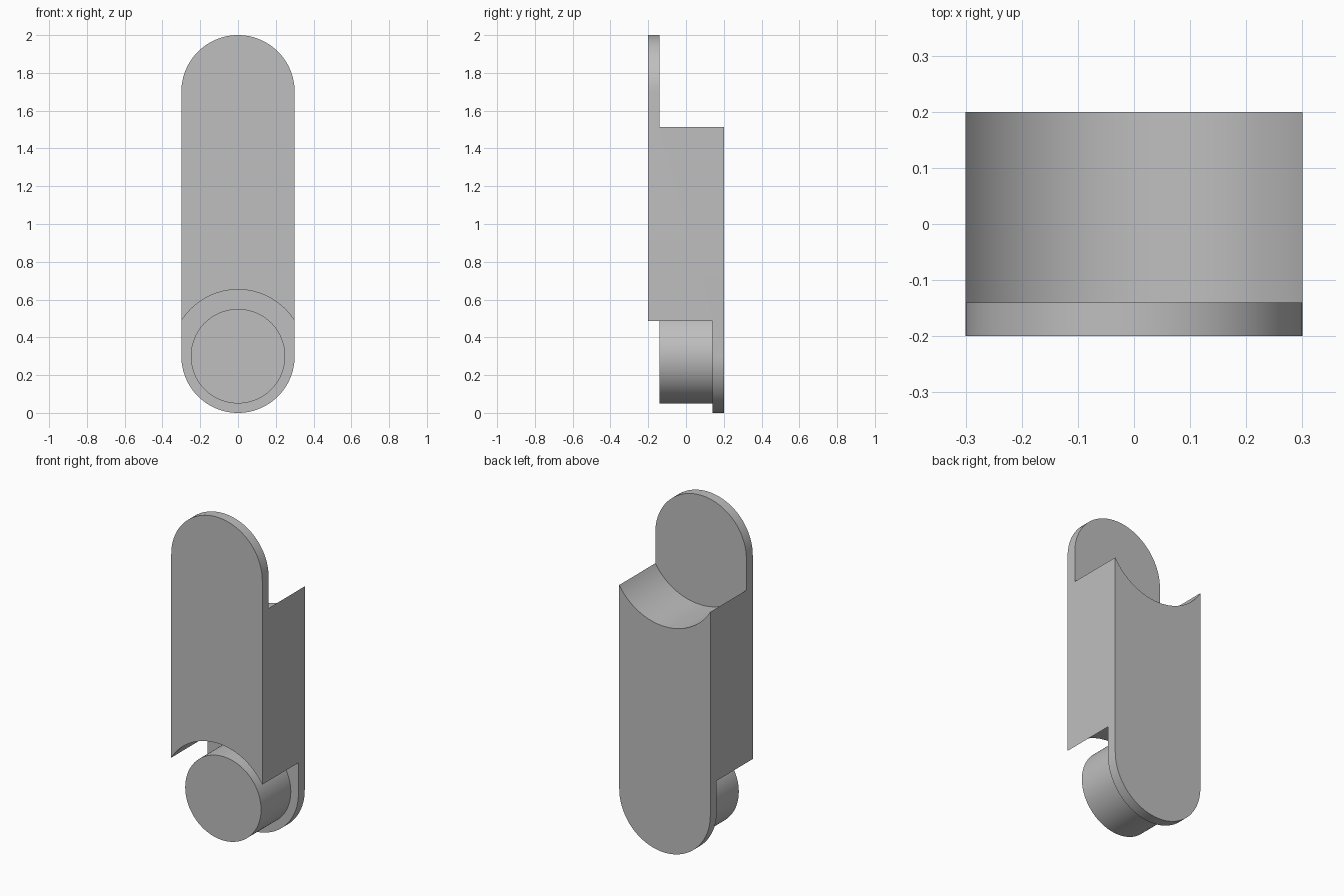
import bpy
import bmesh
from math import pi, sin, cos, radians

cube = bpy.data.objects.get("Cube")
if cube:
    bpy.data.objects.remove(cube, do_unlink=True)

grey = bpy.data.materials.new("plain grey")
grey.use_nodes = True
colour = (0.52, 0.52, 0.52, 1)
grey.diffuse_color = colour
grey.node_tree.nodes["Principled BSDF"].inputs["Base Color"].default_value = colour

HALF_WIDTH = 0.3     # also the radius of the rounded ends
LOW, HIGH = 0.3, 1.7   # heights of the two pivot centres
POCKET = 0.353
PIN = 0.25
BACK = 0.2           # half the depth
STEP = 0.14          # inner face of each end plate


def arc(radius, z, start, end, steps):
    """Points on an arc in the xz plane."""
    angles = [start + (end - start) * i / steps for i in range(steps + 1)]
    return [(radius * cos(a), z + radius * sin(a)) for a in angles]


def prism(name, outline, y0, y1):
    """Extrude an xz outline along y."""
    bm = bmesh.new()
    face = bm.faces.new([bm.verts.new((x, y0, z)) for x, z in outline])
    grown = bmesh.ops.extrude_face_region(bm, geom=[face])["geom"]
    verts = [v for v in grown if isinstance(v, bmesh.types.BMVert)]
    bmesh.ops.translate(bm, verts=verts, vec=(0, y1 - y0, 0))
    bmesh.ops.recalc_face_normals(bm, faces=bm.faces)
    mesh = bpy.data.meshes.new(name)
    bm.to_mesh(mesh)
    bm.free()
    mesh.materials.append(grey)
    obj = bpy.data.objects.new(name, mesh)
    bpy.context.collection.objects.link(obj)
    return obj


def select(obj):
    bpy.ops.object.select_all(action="DESELECT")
    obj.select_set(True)
    bpy.context.view_layer.objects.active = obj


def disc(radius, z):
    return arc(radius, z, 0, 2 * pi, 96)[:-1]


# Link body: a rounded bar with a pocket cut at each end
outline = arc(HALF_WIDTH, HIGH, 0, pi, 48) + arc(HALF_WIDTH, LOW, pi, 2 * pi, 48)
body = prism("link_body", outline, -BACK, BACK)

pockets = (("lower_pocket_cutter", LOW, -2 * BACK, STEP),
           ("upper_pocket_cutter", HIGH, -STEP, 2 * BACK))
for name, z, y0, y1 in pockets:
    cutter = prism(name, disc(POCKET, z), y0, y1)
    cutter.hide_render = True
    cut = body.modifiers.new(name, "BOOLEAN")
    cut.operation = "DIFFERENCE"
    cut.solver = "EXACT"
    cut.object = cutter
    select(body)
    bpy.ops.object.modifier_apply(modifier=cut.name)
    bpy.data.objects.remove(cutter, do_unlink=True)

# Round pivot pin standing on the lower end plate
pin = prism("pivot_pin", disc(PIN, LOW), -STEP, STEP + 0.01)

for obj in (body, pin):
    select(obj)
    bpy.ops.object.shade_smooth_by_angle(angle=radians(30))
